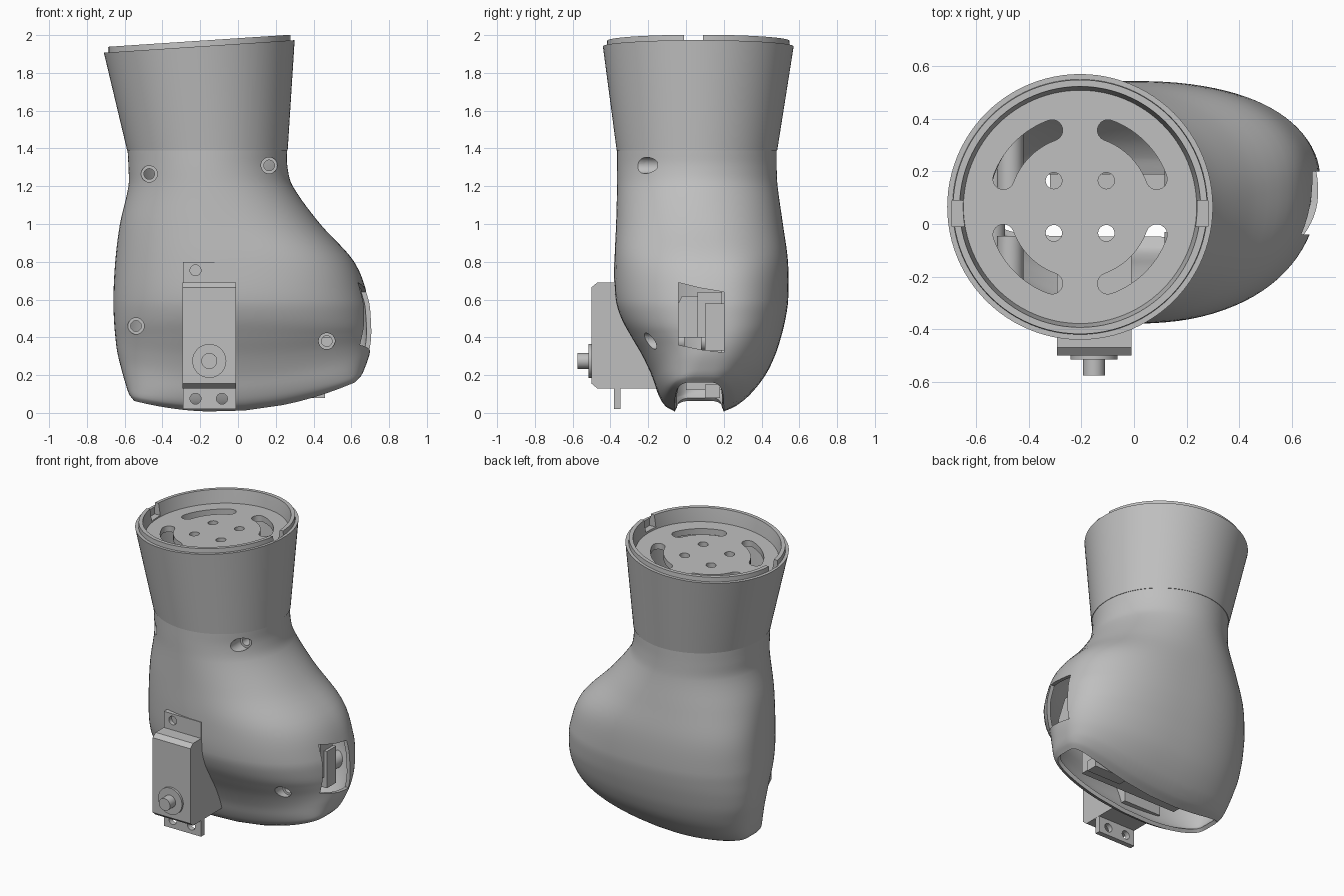
import bpy, bmesh, math
from mathutils import Vector

cube = bpy.data.objects.get("Cube")
if cube:
    bpy.data.objects.remove(cube, do_unlink=True)

grey = bpy.data.materials.new("plain grey")
grey.use_nodes = True
COLOUR = (0.52, 0.52, 0.52, 1)
grey.diffuse_color = COLOUR
for node in grey.node_tree.nodes:
    if node.type == 'BSDF_PRINCIPLED':
        node.inputs["Base Color"].default_value = COLOUR

parts = []
SIDES = 96


def add(name, bm, keep=True):
    bmesh.ops.recalc_face_normals(bm, faces=bm.faces)
    mesh = bpy.data.meshes.new(name)
    bm.to_mesh(mesh)
    bm.free()
    ob = bpy.data.objects.new(name, mesh)
    bpy.context.collection.objects.link(ob)
    ob.hide_render = not keep
    if keep:
        parts.append(ob)
    return ob


def loft(name, rings, closed=False):
    bm = bmesh.new()
    rows = [[bm.verts.new(p) for p in ring] for ring in rings]
    pairs = list(zip(rows, rows[1:]))
    if closed:
        pairs.append((rows[-1], rows[0]))
    for a, b in pairs:
        for i in range(len(a)):
            j = (i + 1) % len(a)
            bm.faces.new((a[i], a[j], b[j], b[i]))
    return add(name, bm)


def prism(name, outline, lo, hi, axis, keep=True):
    place = {'x': lambda a, b, t: (t, a, b),
             'y': lambda a, b, t: (a, t, b),
             'z': lambda a, b, t: (a, b, t)}[axis]
    bm = bmesh.new()
    low, high = [[bm.verts.new(place(a, b, t)) for a, b in outline] for t in (lo, hi)]
    bm.faces.new(low)
    bm.faces.new(high)
    for i in range(len(low)):
        j = (i + 1) % len(low)
        bm.faces.new((low[i], low[j], high[j], high[i]))
    return add(name, bm, keep)


def arc(a, b, r, start=0, end=360, n=32):
    steps = n if end - start == 360 else n - 1
    return [(a + r * math.cos(math.radians(start + (end - start) * i / steps)),
             b + r * math.sin(math.radians(start + (end - start) * i / steps))) for i in range(n)]


def rect(a0, a1, b0, b1):
    return [(a0, b0), (a1, b0), (a1, b1), (a0, b1)]


def bake(ob, cutters=()):
    for c in cutters:
        m = ob.modifiers.new("cut", 'BOOLEAN')
        m.operation = 'DIFFERENCE'
        m.solver = 'EXACT'
        m.object = c
    bpy.context.view_layer.update()
    mesh = bpy.data.meshes.new_from_object(ob.evaluated_get(bpy.context.evaluated_depsgraph_get()))
    ob.modifiers.clear()
    ob.data = mesh
    for c in cutters:
        bpy.data.objects.remove(c, do_unlink=True)


# Body sections: height, x min, x max, y front, y back, y of widest point, squareness
SECTIONS = [
    (.01, -.55, .62, -.06, .2, .08, 5),
    (.04, -.575, .65, -.11, .265, .09, 3.6),
    (.1, -.595, .672, -.147, .34, .11, 2.9),
    (.2, -.62, .695, -.183, .42, .13, 2.5),
    (.3, -.64, .705, -.23, .47, .15, 2.35),
    (.4, -.65, .708, -.288, .503, .16, 2.3),
    (.5, -.657, .705, -.342, .527, .16, 2.3),
    (.6, -.66, .692, -.372, .541, .16, 2.3),
    (.8, -.65, .615, -.378, .54, .15, 2.3),
    (1, -.625, .435, -.37, .513, .1, 2.15),
    (1.2, -.58, .29, -.365, .485, .06, 2.03),
    (1.3, -.58, .262, -.365, .48, .06, 2),
    (1.4, -.585, .26, -.365, .48, .058, 2)]


def body_ring(s):
    z, x0, x1, front, back, mid, power = s
    ring = []
    for i in range(SIDES):
        t = math.tau * i / SIDES
        c, d = math.cos(t), math.sin(t)
        u = math.copysign(abs(c) ** (2 / power), c)
        v = math.copysign(abs(d) ** (2 / power), d)
        x = (x0 + x1) / 2 + u * (x1 - x0) / 2
        y = mid + v * ((back - mid) if v > 0 else (mid - front))
        rise = (.3 * x * x + .065 * x) * max(0, 1 - z / .45)
        ring.append((x, y, z + rise))
    return ring


def tangent(i, k):
    a, b = SECTIONS[max(i - 1, 0)], SECTIONS[min(i + 1, len(SECTIONS) - 1)]
    return (b[k] - a[k]) / (b[0] - a[0])


# Smooth hollow body, interpolated through the sections
rings = []
for i, (a, b) in enumerate(zip(SECTIONS, SECTIONS[1:])):
    h = b[0] - a[0]
    for step in range(5):
        t = step / 5
        s = [a[0] + t * h]
        for k in range(1, 7):
            s.append((1 + 2 * t) * (1 - t) ** 2 * a[k] + t * (1 - t) ** 2 * h * tangent(i, k)
                     + t * t * (3 - 2 * t) * b[k] + t * t * (t - 1) * h * tangent(i + 1, k))
        rings.append(body_ring(s))
rings.append(body_ring(SECTIONS[-1]))
body = loft("body_shell", rings)
bpy.context.view_layer.update()


def skin(x, z, side):
    hit, spot, _, _ = body.ray_cast(Vector((x, 2 * side, z)), Vector((0, -side, 0)))
    return spot.y if hit else .2 * side


# Screw holes in the front, each with a recessed sleeve and a post on the back wall
cutters = []
for x, z in [(-.47, 1.265), (.165, 1.31), (-.54, .46), (.47, .38)]:
    y = skin(x, z, -1)
    cutters.append(prism("screw_cutter", arc(x, z, .043), -.7, y + .12, 'y', False))
    wide, narrow, bore = [arc(x, z, r) for r in (.05, .043, .028)]
    loft("screw_sleeve", [[(a, skin(a, b, -1) + .012, b) for a, b in wide],
                          [(a, y + .18, b) for a, b in wide],
                          [(a, y + .18, b) for a, b in bore],
                          [(a, y + .06, b) for a, b in bore],
                          [(a, y + .06, b) for a, b in narrow],
                          [(a, skin(a, b, -1) + .012, b) for a, b in narrow]], True)
    loft("screw_post", [[(a, skin(a, b, 1) - .015, b) for a, b in wide],
                        [(a, .08, b) for a, b in wide],
                        [(a, .08, b) for a, b in bore],
                        [(a, skin(a, b, 1) - .015, b) for a, b in bore]], True)

# Side window
cutters.append(prism("window_cutter", [(-.04, .36), (.08, .335), (.2, .32), (.2, .64), (.08, .66), (-.04, .69)],
                     .45, .9, 'x', False))
wall = body.modifiers.new("wall", 'SOLIDIFY')
wall.thickness = .025
wall.offset = -1
bake(body)
bake(body, cutters)

# Flared neck with slanted rim and raised lip
CX, CY, RIM, SLOPE = -.205, .065, 1.94, .066


def neck_ring(r, dz):
    return [(x, y, RIM + dz + SLOPE * (x - CX)) for x, y in arc(CX, CY, r, n=SIDES)]


def base_ring(r):
    return [(x, y, 1.39) for x, y in arc(-.162, .058, r, n=SIDES)]


neck = loft("neck", [base_ring(.425), neck_ring(.505, 0), neck_ring(.485, 0), neck_ring(.483, .03),
                     neck_ring(.458, .03), neck_ring(.44, -.08), base_ring(.39)], True)
bake(neck, [prism("notch_cutter", rect(CX + a, CX + b, -.01, .09), RIM + s * .031 - .05, 2.2, 'z', False)
            for s, a, b in ((1, .41, .486), (-1, -.486, -.41))])

# Mounting plate with four round holes and four curved slots
plate = prism("mounting_plate", arc(CX, CY, .445, n=SIDES), RIM - .1, RIM - .06, 'z')
cutters = []
for q in range(4):
    a = 45 + 90 * q
    d = math.radians(a)
    cutters.append(prism("hole_cutter", arc(CX + .141 * math.cos(d), CY + .141 * math.sin(d), .031),
                         1.7, 2.1, 'z', False))
    ends = [(CX + .31 * math.cos(math.radians(a + e)), CY + .31 * math.sin(math.radians(a + e)))
            for e in (25, -25)]
    slot = (arc(CX, CY, .35, a - 25, a + 25, 16) + arc(*ends[0], .04, a + 25, a + 205, 10)[1:-1]
            + arc(CX, CY, .27, a - 25, a + 25, 16)[::-1] + arc(*ends[1], .04, a + 155, a + 335, 10)[1:-1])
    cutters.append(prism("slot_cutter", slot, 1.7, 2.1, 'z', False))
bake(plate, cutters)
for v in plate.data.vertices:
    v.co.z += SLOPE * (v.co.x - CX)

# Front motor: chamfered case, flange with screw holes, boss and shaft
prism("motor_case", [(-.1, .13), (-.47, .13), (-.5, .155), (-.5, .665), (-.47, .69), (-.1, .69)],
      -.293, -.01, 'x')
flange = prism("motor_flange", rect(-.292, -.011, .02, .8), -.382, -.347, 'y')
bake(flange, [prism("flange_cutter", arc(x, z, .029), -.6, -.2, 'y', False)
              for x, z in ((-.225, .755), (-.225, .075), (-.085, .075))])
prism("motor_boss", arc(-.152, .275, .09), -.515, -.49, 'y')
prism("motor_shaft", arc(-.152, .275, .042), -.575, -.5, 'y')

# Inner motor and brackets seen through the window and the underside
prism("inner_motor", rect(.06, .19, .4, .64), .12, .58, 'x')
prism("inner_motor_foot", rect(.1, .2, .33, .58), .2, .6, 'x')
prism("inner_bracket", [(-.08, .4), (.06, .4), (.06, .62), (-.02, .62), (-.08, .5)], .2, .54, 'x')
prism("lower_motor", rect(0, .19, .12, .33), -.32, .42, 'x')
prism("lower_foot", rect(.1, .18, .08, .15), .2, .46, 'x')

# Shared material and shading
bpy.ops.object.select_all(action='DESELECT')
for ob in parts:
    ob.data.materials.clear()
    ob.data.materials.append(grey)
    for face in ob.data.polygons:
        face.material_index = 0
    ob.select_set(True)
bpy.context.view_layer.objects.active = body
bpy.ops.object.shade_smooth_by_angle(angle=math.radians(35))
